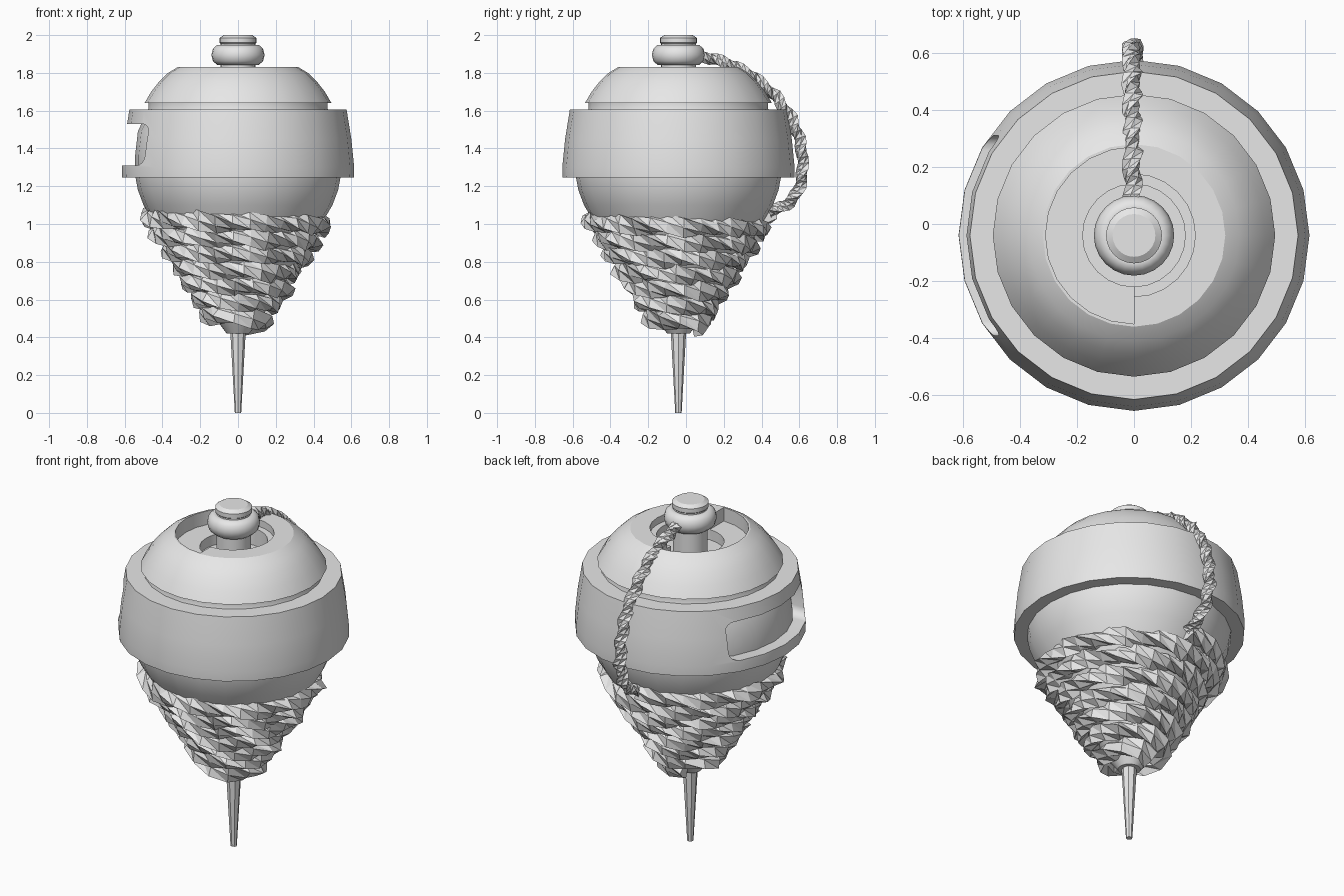
import bpy, bmesh, math, random
from mathutils import Vector

if "Cube" in bpy.data.objects:
    bpy.data.objects.remove(bpy.data.objects["Cube"])

random.seed(4)
CY = -0.04          # the spinning axis sits slightly forward
SIDES = 24

grey = bpy.data.materials.new("plain grey")
grey.diffuse_color = (0.8, 0.8, 0.8, 1)
grey.use_nodes = True
grey.node_tree.nodes["Principled BSDF"].inputs["Base Color"].default_value = grey.diffuse_color


def finish(name, bm, smooth=None):
    bmesh.ops.recalc_face_normals(bm, faces=bm.faces)
    mesh = bpy.data.meshes.new(name)
    bm.to_mesh(mesh)
    bm.free()
    mesh.materials.append(grey)
    ob = bpy.data.objects.new(name, mesh)
    bpy.context.collection.objects.link(ob)
    if smooth:
        shade(ob, smooth)
    return ob


def select(ob):
    bpy.ops.object.select_all(action='DESELECT')
    ob.select_set(True)
    bpy.context.view_layer.objects.active = ob


def shade(ob, angle):
    select(ob)
    bpy.ops.object.shade_smooth_by_angle(angle=math.radians(angle))


def lathe(name, profile, sides=SIDES, closed=False, smooth=None):
    """Spin (radius, z) points round the axis; cap the ends unless closed."""
    bm = bmesh.new()
    rings = []
    for r, z in profile:
        rings.append([bm.verts.new((r * math.cos(a), CY + r * math.sin(a), z))
                      for a in (2 * math.pi * i / sides for i in range(sides))])
    pairs = list(zip(rings, rings[1:]))
    if closed:
        pairs.append((rings[-1], rings[0]))
    else:
        bm.faces.new(rings[0])
        bm.faces.new(rings[-1])
    for a, b in pairs:
        for i in range(sides):
            j = (i + 1) % sides
            bm.faces.new((a[i], a[j], b[j], b[i]))
    return finish(name, bm, smooth)


def prism(name, points, offset):
    """Extrude a flat polygon by an offset."""
    bm = bmesh.new()
    a = [bm.verts.new(p) for p in points]
    b = [bm.verts.new(Vector(p) + Vector(offset)) for p in points]
    bm.faces.new(a)
    bm.faces.new(b)
    for i in range(len(a)):
        j = (i + 1) % len(a)
        bm.faces.new((a[i], a[j], b[j], b[i]))
    return finish(name, bm)


def cut(ob, cutter):
    mod = ob.modifiers.new("cut", 'BOOLEAN')
    mod.operation = 'DIFFERENCE'
    mod.solver = 'EXACT'
    mod.object = cutter
    select(ob)
    bpy.ops.object.modifier_apply(modifier=mod.name)
    bpy.data.objects.remove(cutter)


def rope(name, path, radius, twist, ref, jitter):
    """Sweep a twisted three-strand section along a path."""
    bm = bmesh.new()
    rings, turn = [], 0.0
    for i, p in enumerate(path):
        t = (path[min(i + 1, len(path) - 1)] - path[max(i - 1, 0)]).normalized()
        u = (ref - t * ref.dot(t)).normalized()
        v = t.cross(u)
        if i:
            turn += twist * (p - path[i - 1]).length
        ring = []
        for k in range(6):
            r = radius * (1.0 if k % 2 == 0 else 0.68) * random.uniform(1 - jitter, 1 + jitter)
            a = turn + k * math.pi / 3
            ring.append(bm.verts.new(p + u * r * math.cos(a) + v * r * math.sin(a)))
        rings.append(ring)
    bm.faces.new(rings[0])
    bm.faces.new(rings[-1])
    for a, b in zip(rings, rings[1:]):
        for k in range(6):
            j = (k + 1) % 6
            bm.faces.new((a[k], a[j], b[j]))
            bm.faces.new((a[k], b[j], b[k]))
    return finish(name, bm)


# Wooden body with domed top
body = lathe("body", [(0.06, 0.42), (0.12, 0.5), (0.22, 0.65), (0.33, 0.82), (0.43, 0.98),
                      (0.5, 1.1), (0.53, 1.18), (0.545, 1.26), (0.545, 1.36), (0.53, 1.49),
                      (0.475, 1.61), (0.475, 1.64), (0.495, 1.64), (0.46, 1.7),
                      (0.415, 1.757), (0.37, 1.8), (0.32, 1.83)])

# Stepped hole in the top, opened wider on the left half
cut(body, lathe("hole_cutter", [(0.18, 1.69), (0.18, 1.79), (0.215, 1.79), (0.215, 1.9)]))
arc = [(0.31 * math.cos(a), CY + 0.31 * math.sin(a), 1.75)
       for a in (math.pi / 2 + math.pi * i / 12 for i in range(13))]
cut(body, prism("recess_cutter", arc, (0, 0, 0.15)))
shade(body, 30)

# Outer band with a round-cornered slot on the left
band = lathe("band", [(0.46, 1.245), (0.613, 1.245), (0.615, 1.3), (0.6, 1.45),
                      (0.575, 1.605), (0.46, 1.605)], closed=True)
slot = []
for cy, cz, start in ((1, 1, 0), (-1, 1, 90), (-1, -1, 180), (1, -1, 270)):
    for i in range(5):
        a = math.radians(start + 22.5 * i)
        slot.append((-0.8, CY + cy * 0.3 + 0.05 * math.cos(a),
                     1.42 + cz * 0.06 + 0.05 * math.sin(a)))
cut(band, prism("slot_cutter", slot, (0.5, 0, 0)))
shade(band, 30)

# Knob: stem with a rounded cap, and a loop of cord tied around it
lathe("knob", [(0.092, 1.65), (0.092, 1.955), (0.098, 1.96), (0.098, 1.985), (0.075, 2.0)],
      smooth=30)
collar = [(0.098 + 0.043 * math.cos(a), 1.895 + 0.055 * math.sin(a))
          for a in (2 * math.pi * i / 10 for i in range(10))]
lathe("knob_loop", collar, closed=True, smooth=50)

# Metal spike
lathe("spike", [(0.017, 0.0), (0.042, 0.45)], sides=8, smooth=30)

# Cord wound around the lower cone
coil, angle, z = [], math.pi / 2, 1.055
while z > 0.46:
    r = 0.12 + 0.365 * (z - 0.46) / 0.6
    r += random.uniform(-0.008, 0.008)
    coil.append(Vector((r * math.cos(angle), CY + r * math.sin(angle), z)))
    step = 0.085 / r
    angle += step
    z -= 0.084 * step / (2 * math.pi)
rope("wound_cord", coil, 0.06, 7, Vector((0, 0, 1)), 0.14)

# Loose cord running from the knob down the back
knots = [Vector((-0.005, y, z)) for y, z in (
    (0.02, 1.89), (0.1, 1.885), (0.22, 1.85), (0.36, 1.78), (0.47, 1.68), (0.56, 1.56),
    (0.61, 1.42), (0.62, 1.29), (0.595, 1.17), (0.53, 1.1), (0.44, 1.06))]
loose = []
for a, b in zip(knots, knots[1:]):
    loose += [a.lerp(b, i / 4) for i in range(4)]
loose.append(knots[-1])
rope("loose_cord", loose, 0.037, 17, Vector((1, 0, 0)), 0.08)
